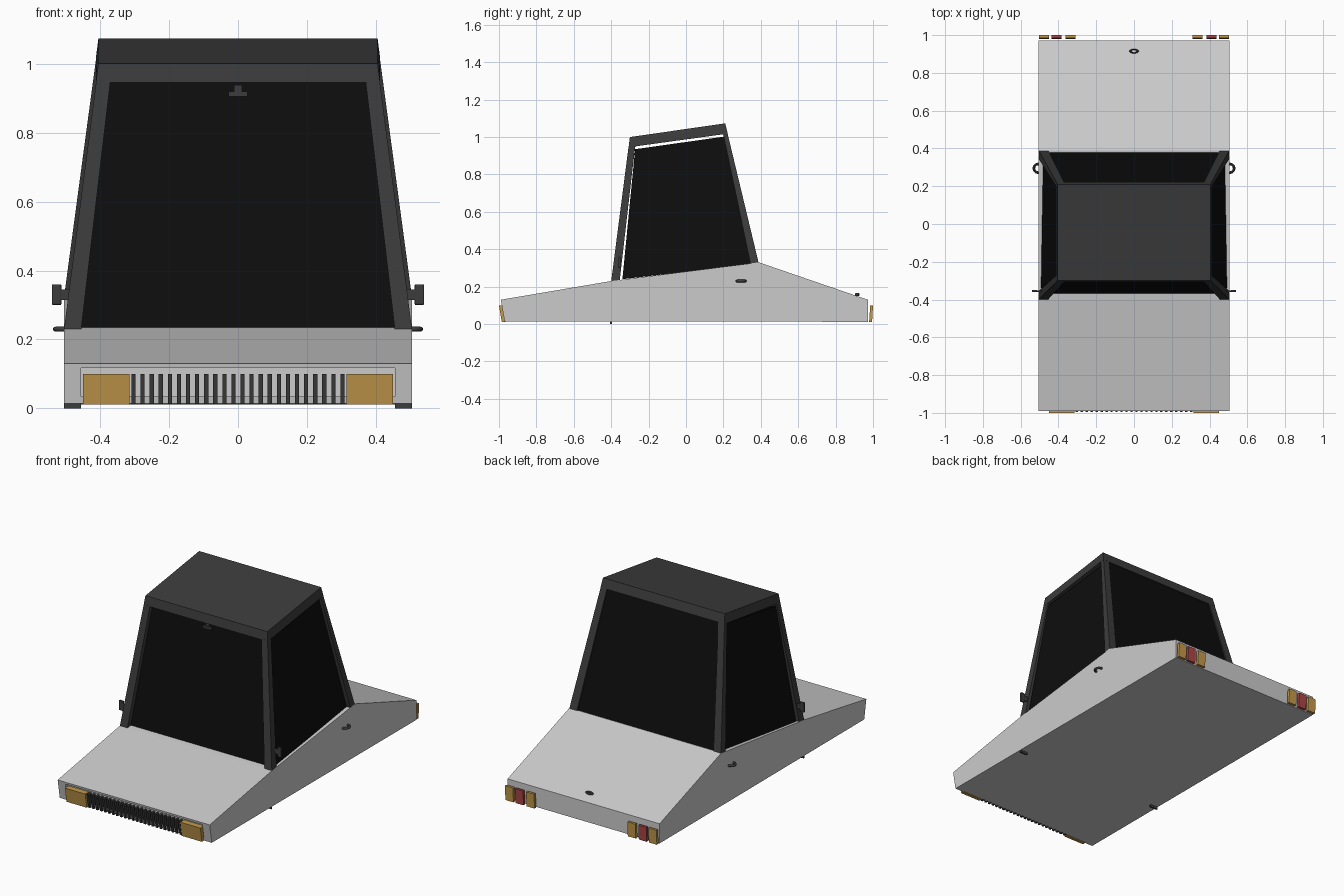
import bpy, bmesh
from math import pi

if "Cube" in bpy.data.objects:
    bpy.data.objects.remove(bpy.data.objects["Cube"])


def material(name, rgb):
    m = bpy.data.materials.new(name)
    m.diffuse_color = (*rgb, 1)
    m.use_nodes = True
    m.node_tree.nodes["Principled BSDF"].inputs["Base Color"].default_value = m.diffuse_color
    return m


DARK = material("dark_trim", (0.045, 0.045, 0.045))
BLACK = material("dark_glass", (0.004, 0.004, 0.004))
AMBER = material("amber", (0.55, 0.32, 0.07))
RED = material("red", (0.42, 0.06, 0.06))


def hull(name, pts, mat=None):
    """Convex solid spanning the given points."""
    bm = bmesh.new()
    for p in pts:
        bm.verts.new(p)
    bmesh.ops.convex_hull(bm, input=bm.verts[:])
    bmesh.ops.dissolve_limit(bm, angle_limit=0.005, verts=bm.verts[:], edges=bm.edges[:])
    bmesh.ops.recalc_face_normals(bm, faces=bm.faces[:])
    me = bpy.data.meshes.new(name)
    bm.to_mesh(me)
    bm.free()
    ob = bpy.data.objects.new(name, me)
    bpy.context.collection.objects.link(ob)
    if mat:
        me.materials.append(mat)
    return ob


def prism(name, x0, x1, profile, mat=None):
    """Extrude a convex (y, z) profile from x0 to x1."""
    return hull(name, [(x, y, z) for x in (x0, x1) for y, z in profile], mat)


def box(name, x, y, z, mat=None):
    return prism(name, x[0], x[1], [(a, b) for a in y for b in z], mat)


def ring(name, loc, mat, scale=(1, 1, 1)):
    bpy.ops.mesh.primitive_torus_add(major_segments=20, minor_segments=8, location=loc,
                                     major_radius=0.023, minor_radius=0.007)
    ob = bpy.context.object
    ob.name = name
    ob.scale = scale
    ob.data.materials.append(mat)
    bpy.ops.object.shade_smooth_by_angle(angle=pi / 4)


# Wedge body with a shallow recess in the nose
body = prism("body", -0.505, 0.505, [(-0.99, 0.13), (-0.40, 0.23), (0.39, 0.33),
                                     (0.972, 0.13), (0.972, 0.012), (-0.97, 0.015)])
cutter = box("nose_cutter", (-0.455, 0.455), (-1.1, -0.965), (0.035, 0.117))
cutter.hide_render = True
cutter.hide_set(True)
cut = body.modifiers.new("nose_recess", "BOOLEAN")
cut.operation = "DIFFERENCE"
cut.object = cutter

# Roof slab, tilted up to the rear
hull("roof", [(s * x, y, z) for s in (-1, 1) for x, y, z in (
    (0.405, -0.30, 1.0), (0.405, 0.21, 1.073),
    (0.412, -0.307, 0.945), (0.412, 0.223, 1.018))], DARK)

# Windscreen and rear window
for name, yb, zb, yt, zt in (("windscreen", -0.365, 0.235, -0.275, 0.95),
                             ("rear_window", 0.375, 0.325, 0.212, 1.018)):
    hull(name, [p for s in (-1, 1) for d in (-0.004, 0.004)
                for p in ((s * 0.465, yb + d, zb), (s * 0.38, yt + d, zt))], BLACK)

for s, side in ((-1, "left"), (1, "right")):
    # Cabin pillars: (bottom y pair, bottom z, top y pair, top z)
    for name, yb, zb, yt, zt in (("front_pillar", (-0.40, -0.355), 0.228, (-0.307, -0.272), 0.95),
                                 ("rear_pillar", (0.345, 0.39), 0.32, (0.198, 0.222), 1.02)):
        hull(f"{name}_{side}",
             [(s * x, y, zb) for x in (0.455, 0.505) for y in yb] +
             [(s * x, y, zt) for x in (0.37, 0.411) for y in yt], DARK)
    box(f"pillar_foot_{side}", sorted((s * 0.455, s * 0.504)), (-0.405, -0.395), (0, 0.22), DARK)

    # Side window, with a slim gap along the front and top
    hull(f"side_window_{side}", [(s * (x + d), y, z) for d in (-0.004, 0.004) for x, y, z in (
        (0.488, -0.34, 0.24), (0.477, 0.36, 0.322), (0.393, 0.203, 1.002), (0.402, -0.272, 0.935))], BLACK)

    # Door mirror and handle
    box(f"mirror_stem_{side}", (s * 0.48, s * 0.52), (-0.359, -0.351), (0.315, 0.345), DARK)
    mirror = box(f"mirror_{side}", (s * 0.512, s * 0.54), (-0.361, -0.349), (0.30, 0.36), DARK)
    bevel = mirror.modifiers.new("soft_edges", "BEVEL")
    bevel.width, bevel.segments = 0.004, 2
    ring(f"door_handle_{side}", (s * 0.507, 0.295, 0.23), DARK)

    # Headlight and tail lights
    prism(f"headlight_{side}", s * 0.315, s * 0.45,
          [(-1.0, 0.10), (-0.985, 0.012), (-0.965, 0.012), (-0.965, 0.10)], AMBER)
    for i, (x, mat) in enumerate(((0.31, AMBER), (0.383, RED), (0.45, AMBER))):
        prism(f"tail_light_{side}_{i}", s * x, s * (x + 0.053),
              [(0.985, 0.10), (1.0, 0.10), (0.995, 0.012), (0.979, 0.012)], mat)

# Grille bars
N = 24
for i in range(N):
    x = -0.303 + 0.606 * i / (N - 1)
    prism(f"grille_bar_{i}", x - 0.006, x + 0.006,
          [(-0.995, 0.10), (-0.98, 0.013), (-0.962, 0.013), (-0.962, 0.10)], DARK)

# Inside mirror and boot handle
box("inside_mirror", (-0.028, 0.028), (-0.295, -0.275), (0.905, 0.92), DARK)
box("inside_mirror_stem", (-0.011, 0.011), (-0.292, -0.275), (0.915, 0.938), DARK)
ring("boot_handle", (0, 0.915, 0.158), DARK, (0.85, 0.4, 1))
